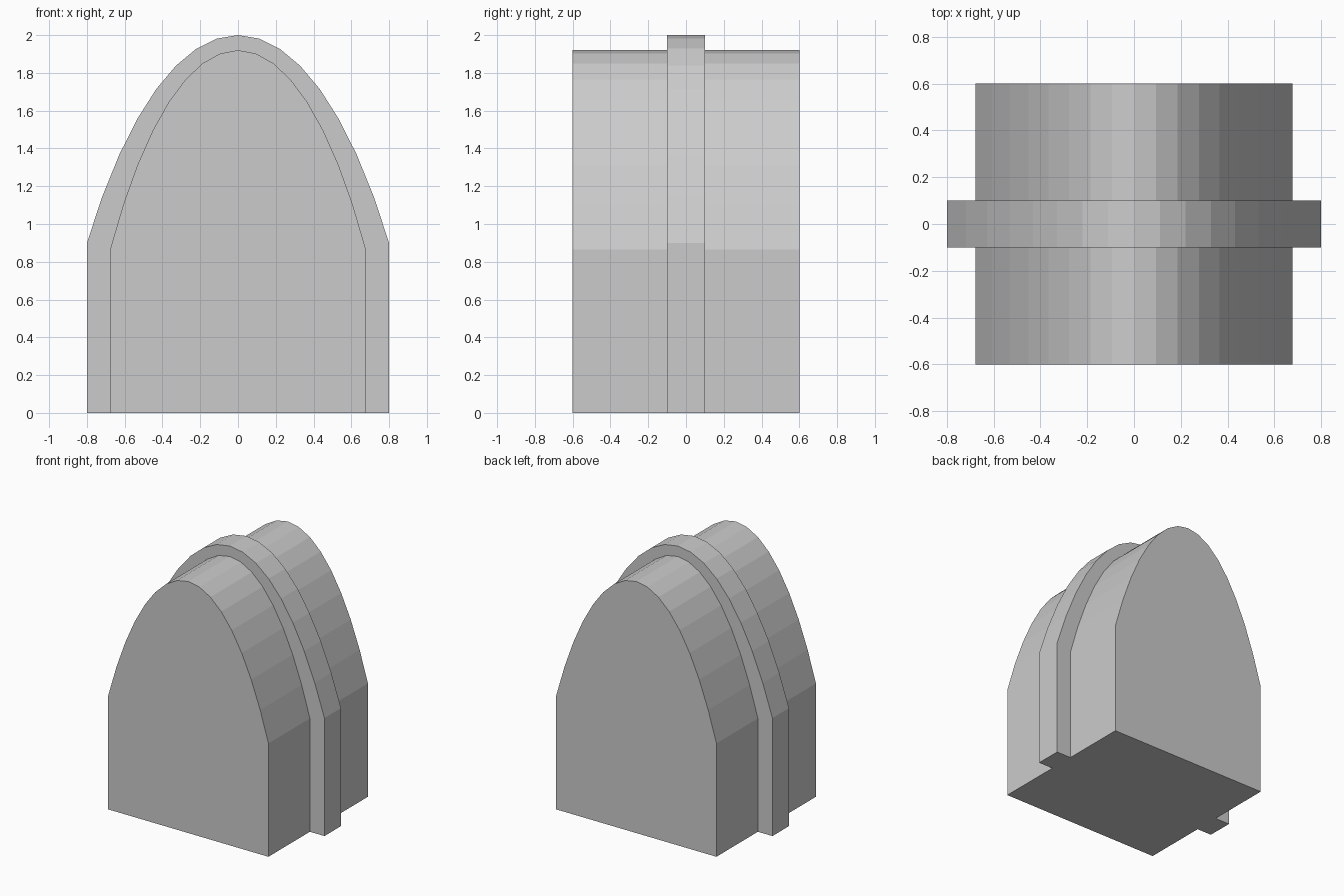
import bpy, bmesh
from math import sin, cos, pi

if "Cube" in bpy.data.objects:
    bpy.data.objects.remove(bpy.data.objects["Cube"])

STEPS = 8  # facets per half of the arch


def arch_block(name, half_w, spring_z, top_z, half_depth):
    # Stretched 90-degree arc above straight walls, extruded along y
    a = half_w / sin(pi / 4)
    b = (top_z - spring_z) / (1 - cos(pi / 4))
    pts = [(-half_w, 0), (half_w, 0)]
    for k in range(STEPS, -STEPS - 1, -1):
        t = k / STEPS * pi / 4
        pts.append((a * sin(t), top_z - b * (1 - cos(t))))
    bm = bmesh.new()
    face = bm.faces.new([bm.verts.new((x, -half_depth, z)) for x, z in pts])
    ext = bmesh.ops.extrude_face_region(bm, geom=[face], use_keep_orig=True)
    new_verts = [g for g in ext["geom"] if isinstance(g, bmesh.types.BMVert)]
    bmesh.ops.translate(bm, verts=new_verts, vec=(0, 2 * half_depth, 0))
    bmesh.ops.recalc_face_normals(bm, faces=bm.faces)
    mesh = bpy.data.meshes.new(name)
    bm.to_mesh(mesh)
    bm.free()
    obj = bpy.data.objects.new(name, mesh)
    bpy.context.collection.objects.link(obj)
    return obj


# Main arched body with a raised band around its middle
body = arch_block("arched_body", 0.677, 0.865, 1.92, 0.6)
band = arch_block("middle_band", 0.8, 0.9, 2.0, 0.1)

# Fuse the band into the body
union = body.modifiers.new("fuse_band", "BOOLEAN")
union.operation = "UNION"
union.solver = "EXACT"
union.object = band
bpy.context.view_layer.objects.active = body
body.select_set(True)
bpy.ops.object.modifier_apply(modifier=union.name)
bpy.data.objects.remove(band)
